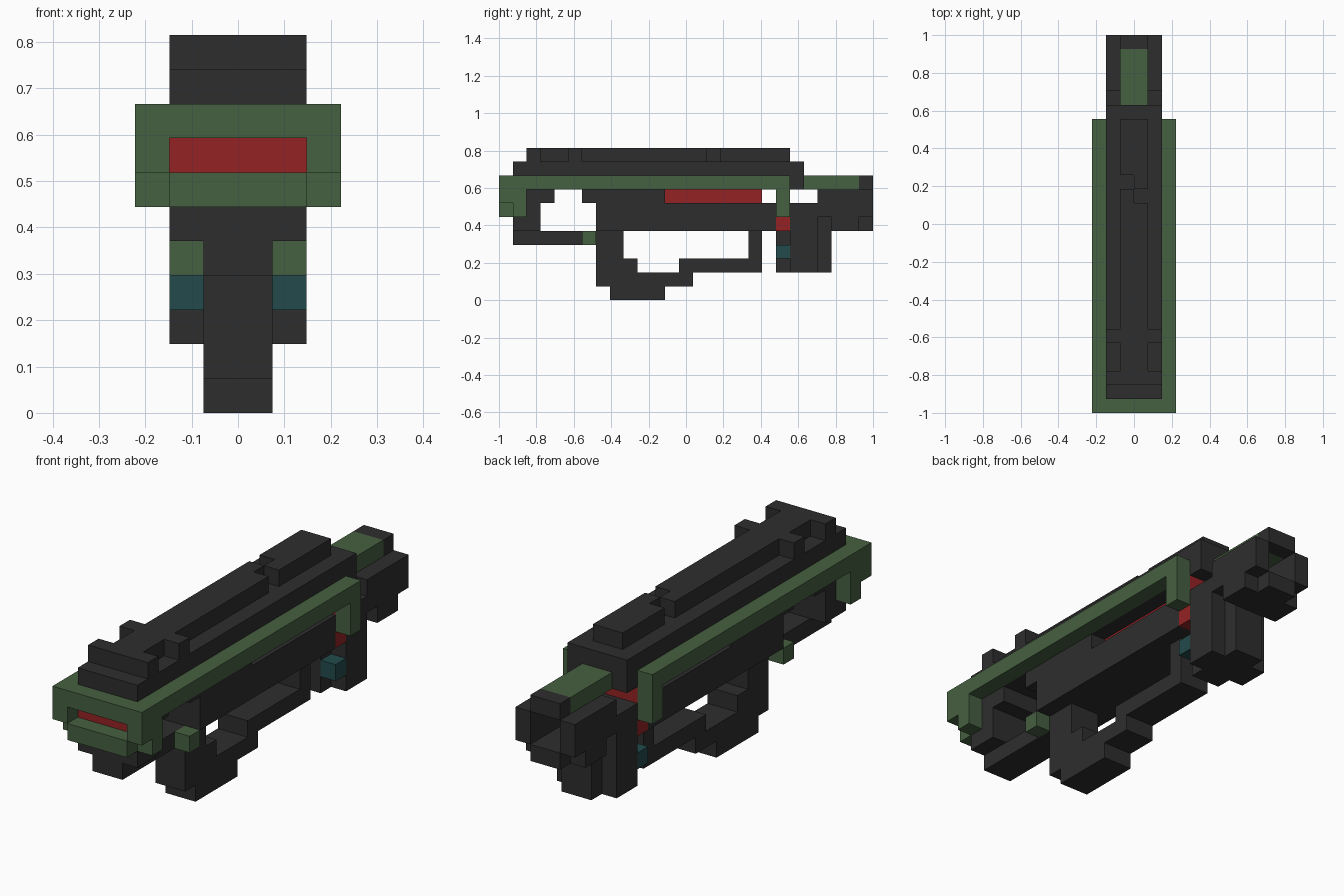
import bpy, bmesh, math
from itertools import product

if "Cube" in bpy.data.objects:
    bpy.data.objects.remove(bpy.data.objects["Cube"])

U = 2 / 27                      # edge of one cube of the block grid
cells, colour_of, mats = {}, {}, {}


def material(name, r, g, b):
    mats[name] = bpy.data.materials.new(name)
    mats[name].diffuse_color = (r, g, b, 1)


def fill(part, colour, half_width, y, z, length=1, height=1, inner=0):
    """Fill a mirrored block of cubes; later blocks replace earlier ones."""
    colour_of[part] = colour
    for i, j, k in product(range(inner, half_width), range(length), range(height)):
        for x in (i, -1 - i):
            cells[x, y + j, z + k] = part


def carve(half_width, y, z, length=1, height=1, inner=0):
    """Remove a mirrored block of cubes."""
    for i, j, k in product(range(inner, half_width), range(length), range(height)):
        for x in (i, -1 - i):
            cells.pop((x, y + j, z + k), None)


material("charcoal", 0.027, 0.027, 0.027)
material("army_green", 0.060, 0.117, 0.052)
material("red", 0.30, 0.016, 0.018)
material("teal", 0.016, 0.068, 0.070)

# Green frame: flat rail, stepped front corners, lip and rear posts
fill("side_frame", "army_green", 3, 0, 8, length=21)
fill("side_frame", "army_green", 2, 0, 6)
for z in (6, 7):
    fill("side_frame", "army_green", 3, 1, z, inner=2)
    fill("side_frame", "army_green", 3, 20, z, inner=2)
fill("side_frame", "army_green", 3, 0, 7, inner=2)

# Upper receiver sits inside the frame; top rail with two cross bars
fill("upper_receiver", "charcoal", 2, 1, 8, length=21, height=2)
fill("top_rail", "charcoal", 1, 2, 10, length=19)
for y in (2, 5):
    fill("top_rail", "charcoal", 2, y, 10)
for x in (-1, 0):               # staggered notch
    cells.pop((x, 15 - x, 10))

# Main body, front block and fore bar
fill("main_body", "charcoal", 2, 7, 5, length=13, height=2)
fill("main_body", "charcoal", 2, 6, 7, length=6)
fill("front_block", "charcoal", 2, 1, 5, length=2, height=3)
fill("front_block", "charcoal", 2, 3, 7)
fill("fore_bar", "charcoal", 1, 1, 4, length=6)
fill("fore_studs", "army_green", 2, 6, 4, inner=1)

# Lower guard loop with a stepped underside
fill("lower_guard", "charcoal", 1, 7, 2, length=12, height=3)
carve(1, 9, 3, length=9, height=2)
carve(1, 10, 2, length=3)
fill("lower_guard", "charcoal", 1, 7, 1, length=7)
fill("lower_guard", "charcoal", 1, 8, 0, length=4)

# Rear grip, cross shaped in plan
fill("rear_grip", "charcoal", 1, 20, 2, length=4, height=4)
fill("rear_grip", "charcoal", 2, 21, 2, length=2, height=5)
fill("grip_studs", "teal", 2, 20, 3, inner=1)

# Hollow stock, notched lower corners, green plate and end cap
fill("stock", "charcoal", 2, 23, 5, length=4, height=3)
carve(1, 24, 6, length=3, height=2)
for y in (23, 26):
    carve(2, y, 5, inner=1)
fill("stock_cap", "charcoal", 1, 26, 8)
fill("stock_plate", "army_green", 1, 22, 8, length=4)

# Red core, seen in front, at the sides and at the back
fill("front_lens", "red", 2, 1, 7)
fill("side_core", "red", 1, 12, 7, length=7)
fill("rear_core", "red", 2, 20, 5, height=3)


def build(part):
    """Skin the outside of one part's cubes and merge flat faces."""
    bm = bmesh.new()
    for cell, axis, side in product(cells, range(3), (0, 1)):
        near = list(cell)
        near[axis] += 2 * side - 1
        if cells[cell] != part or tuple(near) in cells:
            continue
        corners = []
        for db, dc in ((0, 0), (1, 0), (1, 1), (0, 1)):
            p = list(cell)
            p[axis] += side
            p[(axis + 1) % 3] += db
            p[(axis + 2) % 3] += dc
            corners.append(bm.verts.new((p[0] * U, p[1] * U - 1, p[2] * U)))
        bm.faces.new(corners if side else corners[::-1])
    bmesh.ops.remove_doubles(bm, verts=bm.verts, dist=1e-4)
    bmesh.ops.dissolve_limit(bm, angle_limit=math.radians(1),
                             verts=bm.verts, edges=bm.edges)
    mesh = bpy.data.meshes.new(part)
    bm.to_mesh(mesh)
    bm.free()
    mesh.materials.append(mats[colour_of[part]])
    bpy.context.collection.objects.link(bpy.data.objects.new(part, mesh))


for part in colour_of:
    build(part)

for m in bpy.data.materials:
    if m.users and not m.is_grease_pencil:
        m.use_nodes = True
        m.node_tree.nodes["Principled BSDF"].inputs["Base Color"].default_value = m.diffuse_color
